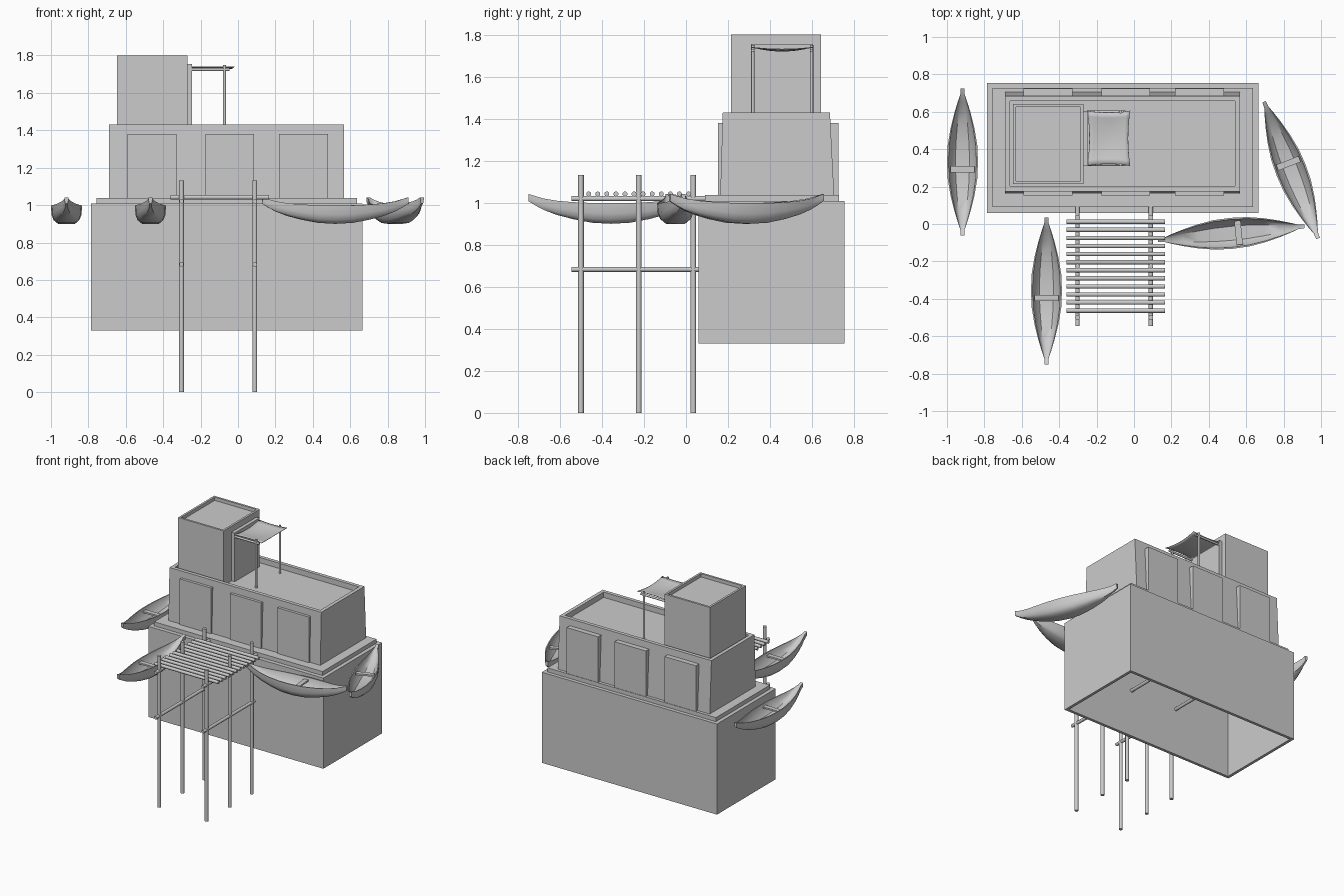
import bpy, bmesh, math
from mathutils import Vector, Matrix

if "Cube" in bpy.data.objects:
    bpy.data.objects.remove(bpy.data.objects["Cube"])


def finish(name, bm, smooth=False):
    bmesh.ops.recalc_face_normals(bm, faces=bm.faces)
    me = bpy.data.meshes.new(name)
    bm.to_mesh(me)
    bm.free()
    ob = bpy.data.objects.new(name, me)
    bpy.context.collection.objects.link(ob)
    if smooth:
        bpy.ops.object.select_all(action='DESELECT')
        ob.select_set(True)
        bpy.context.view_layer.objects.active = ob
        bpy.ops.object.shade_smooth_by_angle(angle=math.radians(45))
    return ob


def box(name, x, y, z, rim=0, depth=0, side=1, taper=(0, 0)):
    """Box from ranges; optional recess in top (side=1) or bottom (side=-1)."""
    bm = bmesh.new()
    bmesh.ops.create_cube(bm, size=1)
    for v in bm.verts:
        low = v.co.z < 0
        back = v.co.y > 0
        v.co = [r[0] + (c + 0.5) * (r[1] - r[0]) for r, c in zip((x, y, z), v.co)]
        if low:
            v.co.y += taper[1] if back else -taper[0]
    if rim:
        bm.normal_update()
        f = next(f for f in bm.faces if f.normal.z * side > 0.9)
        bmesh.ops.inset_region(bm, faces=[f], thickness=rim)
        # walls of the recess
        r = bmesh.ops.extrude_face_region(bm, geom=[f])
        vs = [g for g in r['geom'] if isinstance(g, bmesh.types.BMVert)]
        bmesh.ops.translate(bm, verts=vs, vec=(0, 0, -side * depth))
        if f.is_valid:
            bmesh.ops.delete(bm, geom=[f], context='FACES_ONLY')
    return finish(name, bm)


def pole(name, a, b, r, n=10):
    a, b = Vector(a), Vector(b)
    d = b - a
    m = Matrix.Translation((a + b) / 2) @ d.to_track_quat('Z', 'Y').to_matrix().to_4x4()
    bm = bmesh.new()
    bmesh.ops.create_cone(bm, cap_ends=True, segments=n, radius1=r, radius2=r,
                          depth=d.length, matrix=m)
    return finish(name, bm, True)


# building tiers
box("foundation", (-.785, .665), (.06, .755), (.33, 1.008), .03, .65, -1)
box("plinth", (-.757, .637), (.09, .728), (1.005, 1.038))
box("main_hall", (-.69, .567), (.175, .685), (1.035, 1.43), .038, .04, 1, (.012, .02))
box("tower", (-.647, -.27), (.215, .642), (1.385, 1.80), .022, .025)

# wall panels front and back
for i, x in enumerate((-.59, -.175, .22)):
    box(f"front_panel_{i}", (x, x + .26), (.153, .2), (1.035, 1.38))
    box(f"back_panel_{i}", (x, x + .26), (.66, .725), (1.035, 1.38))

# tower doorway and awning frame
box("tower_door", (-.28, -.245), (.31, .605), (1.385, 1.755))
for i, y in enumerate((.318, .598)):
    pole(f"awning_post_{i}", (-.072, y, 1.385), (-.072, y, 1.75), .008)
    pole(f"awning_rail_{i}", (-.25, y, 1.725), (-.045, y, 1.725), .008)

# sagging awning cloth
bm = bmesh.new()
N = 10
grid = []
for i in range(N + 1):
    row = []
    for j in range(N + 1):
        u, v = i / N * 2 - 1, j / N * 2 - 1
        px = -.135 + .115 * u * (1 - .10 * (1 - v * v))
        py = .458 + .147 * v * (1 - .07 * (1 - u * u))
        row.append(bm.verts.new((px, py, 1.742 - .018 * (1 - v * v) * (1 - .5 * u * u))))
    grid.append(row)
for i in range(N):
    for j in range(N):
        bm.faces.new((grid[i][j], grid[i + 1][j], grid[i + 1][j + 1], grid[i][j + 1]))
cloth = finish("awning_cloth", bm, True)
mod = cloth.modifiers.new("thickness", 'SOLIDIFY')
mod.thickness = .004

# dock frame
for s, x in enumerate((-.302, .09)):
    for k, y in enumerate((-.5, -.225, .035)):
        pole(f"dock_post_{s}_{k}", (x, y, 0), (x, y, 1.132), .0135)
    for k, z in enumerate((.683, 1.02)):
        pole(f"dock_beam_{s}_{k}", (x, -.545, z), (x, .27, z), .012)

# dock deck logs
for i in range(12):
    y = .012 - i * .0432
    pole(f"deck_log_{i}", (-.36, y, 1.042), (.165, y, 1.042), .012)


def canoe(idx, cx, cy, ang):
    # half stations: along, half width, gunwale height, keel height
    half = [(0, .083, .998, .9), (.09, .079, .999, .905), (.18, .064, 1.003, .922),
            (.26, .044, 1.01, .943), (.32, .026, 1.02, .966), (.36, .012, 1.032, .987),
            (.393, .01, 1.042, 1.008)]
    st = [(-a, w, t, k) for a, w, t, k in half[:0:-1]] + half
    M = Matrix.Translation((cx, cy, 0)) @ Matrix.Rotation(math.radians(ang), 4, 'Z')
    bm = bmesh.new()
    rings = []
    for a, w, t, k in st:
        h = t - k
        inner = t - h * .75 * min(1, max(0, (w - .011) / .04))
        side = [(w, t), (w * .97, k + h * .5), (w * .83, k + h * .2), (w * .55, k)]
        ins = [(w * .9, t), (w * .78, t + (inner - t) * .6), (w * .45, inner)]
        prof = side + [(-p, z) for p, z in side[::-1]]
        prof += [(-p, z) for p, z in ins] + ins[::-1]
        rings.append([bm.verts.new(M @ Vector((p, a, z))) for p, z in prof])
    n = len(rings[0])
    for r0, r1 in zip(rings, rings[1:]):
        for i in range(n):
            j = (i + 1) % n
            bm.faces.new((r0[i], r0[j], r1[j], r1[i]))
    bm.faces.new(rings[0])
    bm.faces.new(rings[-1])
    finish(f"canoe_{idx}", bm, True)
    seat = box(f"canoe_seat_{idx}", (-.064, .064), (-.056, -.022), (.974, .986))
    seat.matrix_world = M


# moored canoes
canoe(0, -.917, .332, 0)
canoe(1, -.468, -.357, 0)
canoe(2, .52, -.05, 95.5)
canoe(3, .84, .288, 201.5)
